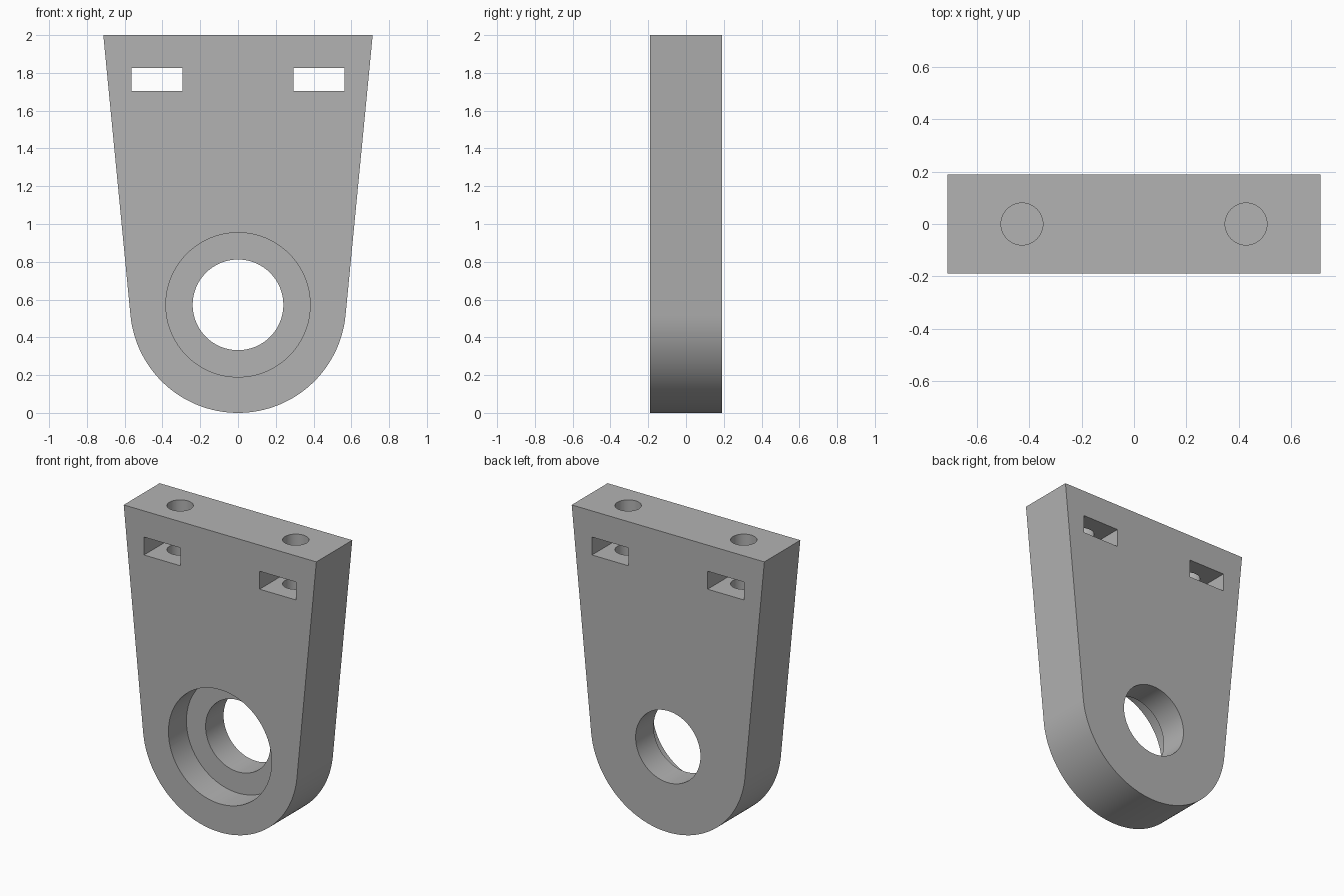
import bpy, bmesh, math
from mathutils import Matrix

cube = bpy.data.objects.get("Cube")
if cube:
    bpy.data.objects.remove(cube, do_unlink=True)

HEIGHT, HALF_TOP, HALF_DEPTH = 2.0, 0.713, 0.19
RADIUS = 0.572            # rounded lower end, centred on the bore

grey = bpy.data.materials.new("plain grey")
grey.use_nodes = True
colour = (0.45, 0.45, 0.45, 1)
grey.diffuse_color = colour
grey.node_tree.nodes["Principled BSDF"].inputs["Base Color"].default_value = colour


def make_object(name, bm):
    bmesh.ops.recalc_face_normals(bm, faces=bm.faces)
    mesh = bpy.data.meshes.new(name)
    bm.to_mesh(mesh)
    bm.free()
    mesh.materials.append(grey)
    obj = bpy.data.objects.new(name, mesh)
    bpy.context.collection.objects.link(obj)
    return obj


def cylinder(name, radius, length, centre, turn=0.0, segments=96):
    bm = bmesh.new()
    matrix = Matrix.Translation(centre) @ Matrix.Rotation(turn, 4, "X")
    bmesh.ops.create_cone(bm, cap_ends=True, segments=segments, radius1=radius,
                          radius2=radius, depth=length, matrix=matrix)
    return make_object(name, bm)


def box(name, size, centre):
    bm = bmesh.new()
    matrix = Matrix.Translation(centre) @ Matrix.Diagonal((*size, 1))
    bmesh.ops.create_cube(bm, size=1, matrix=matrix)
    return make_object(name, bm)


# Tapered plate whose straight sides run tangent into the round end
rise = HEIGHT - RADIUS
tangent = math.atan2(rise, HALF_TOP) - math.acos(RADIUS / math.hypot(HALF_TOP, rise))
steps = 72
profile = [(-HALF_TOP, HEIGHT)]
for i in range(steps + 1):
    a = math.pi - tangent + (math.pi + 2 * tangent) * i / steps
    profile.append((RADIUS * math.cos(a), RADIUS + RADIUS * math.sin(a)))
profile.append((HALF_TOP, HEIGHT))

bm = bmesh.new()
face = bm.faces.new([bm.verts.new((x, -HALF_DEPTH, z)) for x, z in profile])
side = bmesh.ops.extrude_face_region(bm, geom=[face])
moved = [v for v in side["geom"] if isinstance(v, bmesh.types.BMVert)]
bmesh.ops.translate(bm, verts=moved, vec=(0, 2 * HALF_DEPTH, 0))
bracket = make_object("bracket_plate", bm)

# Through bore, and bearing seat open to the front
quarter = math.pi / 2
cutters = [
    cylinder("bore_cutter", 0.24, 1, (0, 0, RADIUS), quarter),
    cylinder("seat_cutter", 0.382, 0.4, (0, -0.2, RADIUS), quarter),
]
# Nut slots and screw holes, one pair on each side
for sx in (-1, 1):
    cutters.append(box("slot_cutter", (0.27, 1, 0.12), (sx * 0.428, 0, 1.765)))
    cutters.append(cylinder("screw_cutter", 0.08, 0.7, (sx * 0.428, 0, 1.75), segments=48))

bpy.ops.object.select_all(action="DESELECT")
bpy.context.view_layer.objects.active = bracket
bracket.select_set(True)
for cutter in cutters:
    cutter.hide_render = True
    cut = bracket.modifiers.new(cutter.name, "BOOLEAN")
    cut.operation, cut.solver, cut.object = "DIFFERENCE", "EXACT", cutter
    bpy.ops.object.modifier_apply(modifier=cut.name)
    bpy.data.objects.remove(cutter, do_unlink=True)

bpy.ops.object.shade_smooth_by_angle(angle=math.radians(30))
